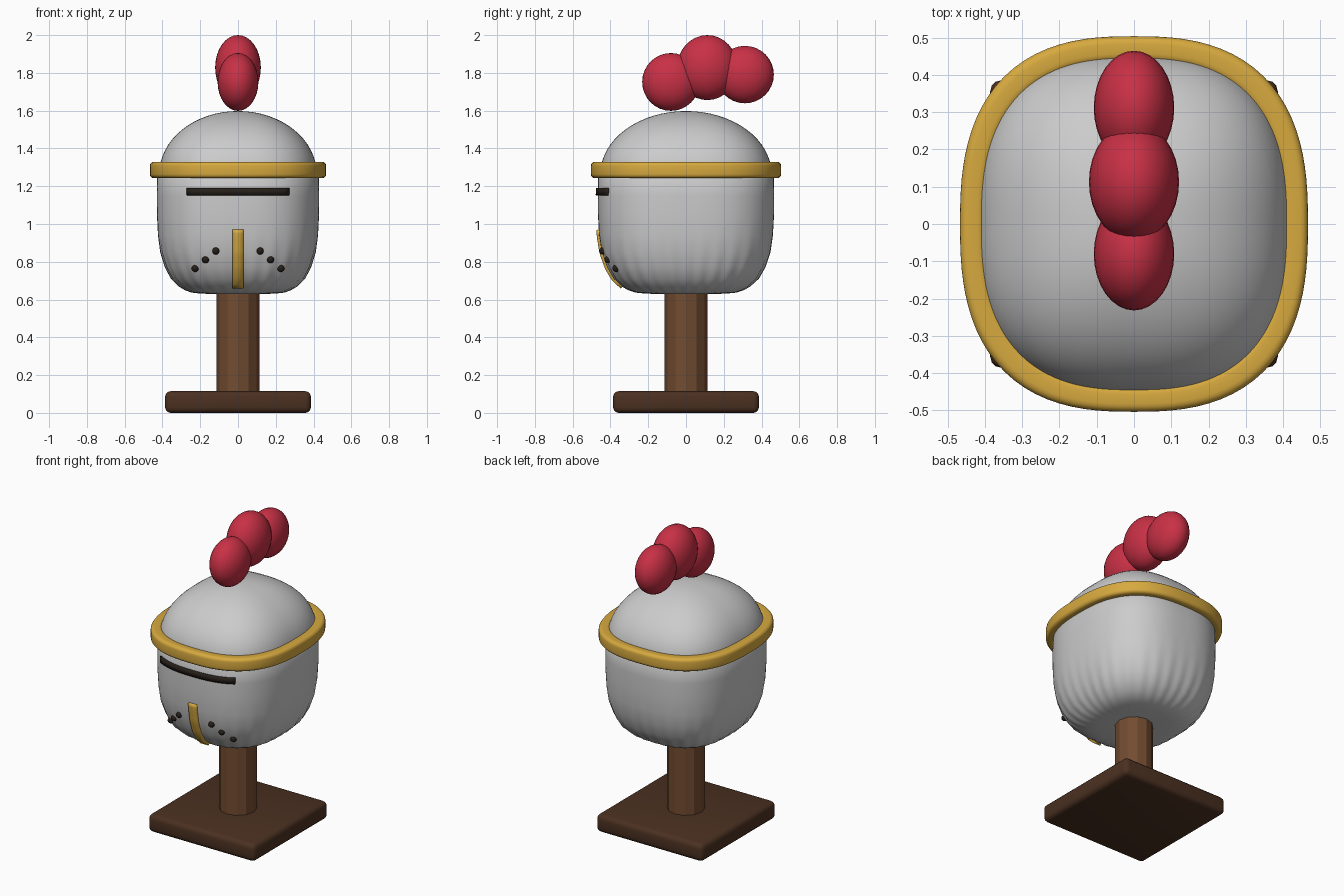
import bpy, bmesh, math
from mathutils import Vector

if "Cube" in bpy.data.objects:
    bpy.data.objects.remove(bpy.data.objects["Cube"])

A, B, N = 0.43, 0.467, 2.6          # helmet half-width, half-depth, squareness
LOWER = [(0.0, 0.63), (0.25, 0.63), (0.45, 0.631), (0.57, 0.637), (0.65, 0.65), (0.72, 0.668),
         (0.82, 0.71), (0.895, 0.77), (0.955, 0.85), (0.985, 0.94), (0.998, 1.05), (1.0, 1.15), (0.995, 1.25)]


def material(name, rgb):
    m = bpy.data.materials.new(name)
    m.diffuse_color = (*rgb, 1)
    m.use_nodes = True
    m.node_tree.nodes["Principled BSDF"].inputs["Base Color"].default_value = m.diffuse_color
    return m


GOLD = material("gold", (0.68, 0.40, 0.05))
RED = material("red", (0.58, 0.03, 0.06))
WOOD = material("wood", (0.17, 0.072, 0.03))
DARKWOOD = material("dark_wood", (0.07, 0.03, 0.015))
BLACK = material("black", (0.02, 0.014, 0.01))


def finish(bm, name, mat=None, angle=35):
    bmesh.ops.remove_doubles(bm, verts=bm.verts, dist=1e-5)
    bmesh.ops.recalc_face_normals(bm, faces=bm.faces)
    me = bpy.data.meshes.new(name)
    bm.to_mesh(me)
    bm.free()
    ob = bpy.data.objects.new(name, me)
    bpy.context.collection.objects.link(ob)
    if mat:
        me.materials.append(mat)
    bpy.ops.object.select_all(action='DESELECT')
    ob.select_set(True)
    bpy.context.view_layer.objects.active = ob
    bpy.ops.object.shade_smooth_by_angle(angle=math.radians(angle))
    return ob


def squircle(t, a, b):
    c, s = math.cos(t), math.sin(t)
    k = (abs(c / a) ** N + abs(s / b) ** N) ** (-1 / N)
    return c * k, s * k


def skin(rows, closed_u=True, closed_v=False):
    bm = bmesh.new()
    g = [[bm.verts.new(p) for p in row] for row in rows]
    nv, nu = len(g), len(g[0])
    for i in range(nv if closed_v else nv - 1):
        for j in range(nu if closed_u else nu - 1):
            i2, j2 = (i + 1) % nv, (j + 1) % nu
            bm.faces.new((g[i][j], g[i][j2], g[i2][j2], g[i2][j]))
    return bm


def scale_at(z):
    for (s0, z0), (s1, z1) in zip(LOWER, LOWER[1:]):
        if z0 < z1 and z <= z1:
            return s0 + (s1 - s0) * (z - z0) / (z1 - z0)
    return 1.0


def front_point(x, z):
    s = scale_at(z)
    return Vector((x, -B * s * (1 - (abs(x) / (A * s)) ** N) ** (1 / N), z))


# helmet shell: squared-round section, faint flutes towards the lower rim
profile = list(LOWER)
for i in range(17):
    t = math.pi / 2 * i / 16
    profile.append((0.97 * math.cos(t), 1.265 + 0.333 * math.sin(t)))
SEG = 192
rows = []
for s, z in profile:
    fade = max(0, min(1, (0.95 - z) / 0.25)) * 0.008 * min(1, s / 0.5)
    row = []
    for j in range(SEG):
        t = math.tau * j / SEG
        x, y = squircle(t, A, B)
        k = s * (1 + fade * math.cos(32 * t))
        row.append((x * k, y * k, z))
    rows.append(row)
bm = skin(rows)
bmesh.ops.dissolve_degenerate(bm, edges=bm.edges, dist=1e-5)
finish(bm, "helmet", None, 60)

# gold brow band with a rounded section
rows = []
for cx, cz, a0 in ((1, 1, 0), (-1, 1, 90), (-1, -1, 180), (1, -1, 270)):
    for k in range(5):
        t = math.radians(a0 + 22.5 * k)
        d = 0.003 + cx * 0.013 + 0.021 * math.cos(t)
        z = 1.286 + cz * 0.022 + 0.021 * math.sin(t)
        rows.append([(*squircle(math.tau * j / 96, A + d, B + d), z) for j in range(96)])
finish(skin(rows, closed_v=True), "brow_band", GOLD, 60)


# strips that follow the helmet front
def strip(name, hx, z0, z1, nx, nz, thick, mat):
    rows = [[front_point(-hx + 2 * hx * i / nx, z0 + (z1 - z0) * k / nz) for i in range(nx + 1)]
            for k in range(nz + 1)]
    ob = finish(skin(rows, closed_u=False), name, mat)
    m = ob.modifiers.new("thickness", 'SOLIDIFY')
    m.thickness, m.offset = thick, 0


strip("eye_slit", 0.267, 1.152, 1.19, 24, 1, 0.022, BLACK)
strip("nose_bar", 0.028, 0.668, 0.97, 2, 16, 0.026, GOLD)


def ellipsoid(name, loc, radii, mat, seg=32):
    bm = bmesh.new()
    bmesh.ops.create_uvsphere(bm, u_segments=seg, v_segments=seg // 2, radius=1)
    for v in bm.verts:
        v.co = Vector(loc) + Vector(v.co[i] * radii[i] for i in range(3))
    finish(bm, name, mat, 60)


# breathing holes, mirrored left and right
for side in (-1, 1):
    for i, (x, z) in enumerate(((0.117, 0.857), (0.172, 0.811), (0.227, 0.765))):
        ellipsoid(f"breath_hole_{'left' if side < 0 else 'right'}_{i + 1}",
                  front_point(side * x, z), (0.019,) * 3, BLACK, 16)

# plume of three overlapping puffs
ellipsoid("plume_front", (0, -0.08, 1.752), (0.108, 0.152, 0.153), RED)
ellipsoid("plume_middle", (0, 0.113, 1.828), (0.121, 0.16, 0.172), RED)
ellipsoid("plume_back", (0, 0.312, 1.791), (0.108, 0.153, 0.152), RED)

# wooden stand
bm = bmesh.new()
bmesh.ops.create_cone(bm, cap_ends=True, segments=12, radius1=0.113, radius2=0.113, depth=0.70)
bmesh.ops.translate(bm, verts=bm.verts, vec=(0, 0, 0.352))
finish(bm, "stand_post", WOOD, 20)

bm = bmesh.new()
bmesh.ops.create_cube(bm, size=1)
for v in bm.verts:
    v.co = Vector((v.co.x * 0.772, v.co.y * 0.772, (v.co.z + 0.5) * 0.115))
bmesh.ops.bevel(bm, geom=bm.edges[:], offset=0.03, segments=3, profile=0.5, affect='EDGES')
finish(bm, "stand_base", DARKWOOD, 35)
